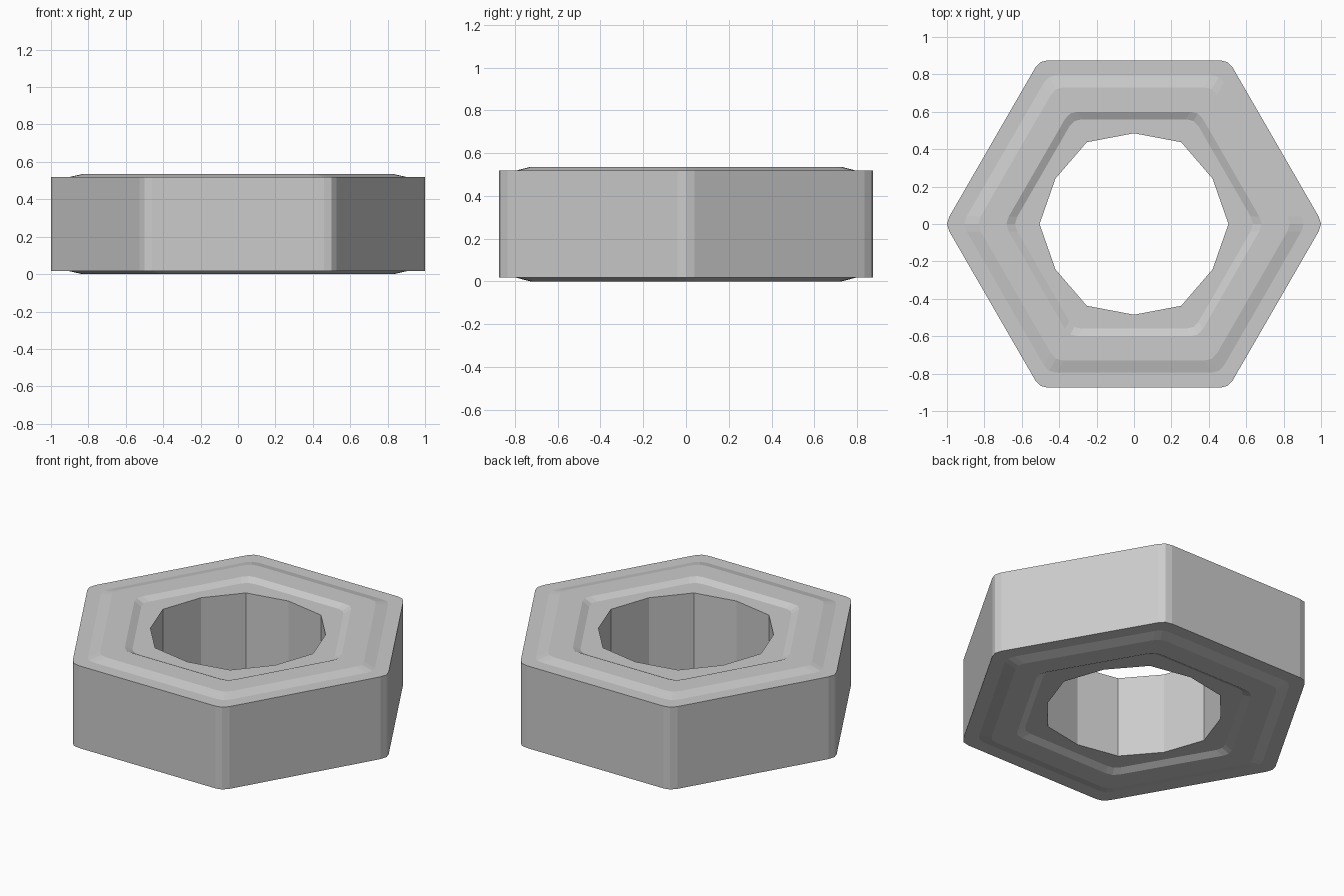
import bpy, bmesh
from math import cos, sin, pi, sqrt

if "Cube" in bpy.data.objects:
    bpy.data.objects.remove(bpy.data.objects["Cube"])

H = 0.535        # total height
CORNER = 0.045   # rounding distance along each hexagon edge


def polar(r, a, z):
    return (r * cos(a), r * sin(a), z)


def hex_ring(apothem, z):
    """Hexagon with three points per slightly rounded corner."""
    pts = []
    R = apothem * 2 / sqrt(3)
    for i in range(6):
        a = i * pi / 3
        x = R - CORNER / 2
        for along in (-1, 0, 1):
            px = x if along else R - 0.0105
            py = along * CORNER * sqrt(3) / 2
            pts.append((px * cos(a) - py * sin(a), px * sin(a) + py * cos(a), z))
    return pts


def hole_ring(z):
    """Twelve-sided hole; doubled mid points match the hexagon rings."""
    pts = []
    for i in range(6):
        a = i * pi / 3
        pts += [polar(0.485, a - pi / 6, z), polar(0.505, a, z),
                polar(0.485, a + pi / 6, z)]
    return pts


# Upper half of the cross-section (apothem, z), mirrored for the lower half
upper = [(0.875, H - 0.017), (0.795, H - 0.017), (0.73, H),
         (0.60, H), (0.56, H - 0.02)]
rings = [hex_ring(a, z) for a, z in upper]
rings += [hole_ring(H - 0.02), hole_ring(0.02)]
rings += [hex_ring(a, H - z) for a, z in reversed(upper)]

# Skin the closed loop of rings
bm = bmesh.new()
vs = [[bm.verts.new(p) for p in ring] for ring in rings]
for k in range(len(vs)):
    a, b = vs[k], vs[(k + 1) % len(vs)]
    for j in range(18):
        n = (j + 1) % 18
        bm.faces.new((a[j], a[n], b[n], b[j]))
bmesh.ops.remove_doubles(bm, verts=bm.verts, dist=1e-4)
bmesh.ops.recalc_face_normals(bm, faces=bm.faces)

mesh = bpy.data.meshes.new("hex_nut")
bm.to_mesh(mesh)
bm.free()
nut = bpy.data.objects.new("hex_nut", mesh)
bpy.context.collection.objects.link(nut)
